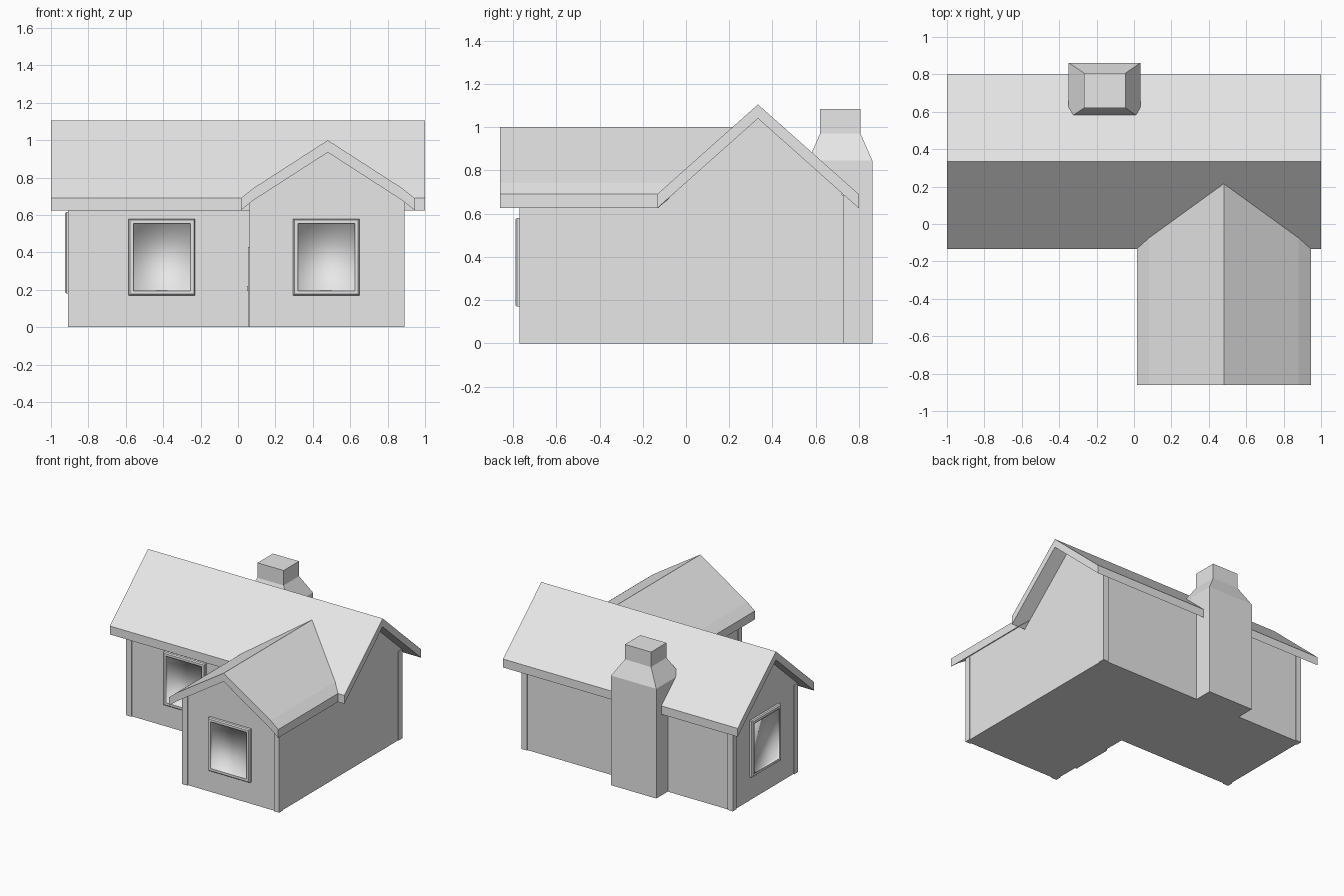
import bpy, bmesh
from mathutils import Vector

if "Cube" in bpy.data.objects:
    bpy.data.objects.remove(bpy.data.objects["Cube"])

GREY = bpy.data.materials.new("plain grey")
GREY.diffuse_color = (0.8, 0.8, 0.8, 1)
GREY.use_nodes = True
GREY.node_tree.nodes["Principled BSDF"].inputs["Base Color"].default_value = GREY.diffuse_color

def finish(name, bm):
    bmesh.ops.recalc_face_normals(bm, faces=bm.faces)
    me = bpy.data.meshes.new(name)
    bm.to_mesh(me)
    bm.free()
    me.materials.append(GREY)
    ob = bpy.data.objects.new(name, me)
    bpy.context.collection.objects.link(ob)
    return ob

def loft(name, rings):
    """Closed solid through rings of equal point count, capped at both ends."""
    bm = bmesh.new()
    vs = [[bm.verts.new(p) for p in r] for r in rings]
    n = len(vs[0])
    for a, b in zip(vs, vs[1:]):
        for i in range(n):
            bm.faces.new((a[i], a[(i + 1) % n], b[(i + 1) % n], b[i]))
    bm.faces.new(vs[0])
    bm.faces.new(vs[-1])
    return finish(name, bm)

def rect(x0, x1, y0, y1, z):
    return [(x0, y0, z), (x1, y0, z), (x1, y1, z), (x0, y1, z)]

def box(name, x0, x1, y0, y1, z0, z1):
    return loft(name, [rect(x0, x1, y0, y1, z0), rect(x0, x1, y0, y1, z1)])

EAVE, THICK = 0.69, 0.065
YC, HALF, PEAK = 0.333, 0.466, 1.105      # main roof ridge line
XC, WHALF, WPEAK = 0.48, 0.465, 1.0       # wing roof ridge line
SLOPE = (PEAK - EAVE) / HALF

# Main walls with gables
wall = [(-0.055, 0), (0.722, 0), (0.722, 0.70), (YC, 1.05), (-0.055, 0.70)]
loft("main_walls", [[(x, y, z) for y, z in wall] for x in (-0.902, 0.885)])

# Front wing walls
wing = [(0.068, 0), (0.885, 0), (0.885, 0.69), (XC, 0.95), (0.068, 0.69)]
loft("wing_walls", [[(x, y, z) for x, z in wing] for y in (-0.762, 0.0)])

# Main roof slab
roof = [(YC - HALF, EAVE), (YC, PEAK), (YC + HALF, EAVE)]
roof += [(y, z - THICK) for y, z in reversed(roof)]
loft("main_roof", [[(x, y, z) for y, z in roof] for x in (-1, 1)])

# Wing roof with flared eaves, ending along the valleys of the main roof
top = [(XC - WHALF, EAVE), (XC - 0.40, 0.742), (XC, WPEAK),
       (XC + 0.40, 0.742), (XC + WHALF, EAVE)]
prof = top + [(x, z - THICK) for x, z in reversed(top)]
ends = [YC - HALF + (z - EAVE) / SLOPE + 0.003 for x, z in top]
ends += ends[::-1]
loft("wing_roof", [[(x, -0.86, z) for x, z in prof],
                   [(x, e, z) for (x, z), e in zip(prof, ends)]])

# Corner boards
P = 0.045
for name, x, y in (("back_left", -0.91, 0.73 - P), ("back_right", 0.89 - P, 0.73 - P),
                   ("front_left", -0.91, -0.063), ("wing_left", 0.062, -0.77),
                   ("wing_right", 0.89 - P, -0.77)):
    box("corner_board_" + name, x, x + P, y, y + P, 0, 0.685)

# Chimney with sloped shoulders
wide = (-0.35, 0.035, 0.565, 0.862)
slim = (-0.267, -0.045, 0.62, 0.807)
loft("chimney", [rect(*wide, 0), rect(*wide, 0.845),
                 rect(*slim, 0.97), rect(*slim, 1.085)])

def framed_panel(name, centre, u, n, w, z0, z1, steps, smooth):
    """Stepped frame around a panel; steps are (inset, depth) from outside in."""
    bm = bmesh.new()
    c, u, n = Vector(centre), Vector(u), Vector(n)
    rings = []
    for i, d in steps:
        h = w / 2 - i
        rings.append([bm.verts.new(c + u * a + n * d + Vector((0, 0, z)))
                      for a, z in ((-h, z0 + i), (h, z0 + i), (h, z1 - i), (-h, z1 - i))])
    for k, (a, b) in enumerate(zip(rings, rings[1:])):
        for i in range(4):
            f = bm.faces.new((a[i], a[(i + 1) % 4], b[(i + 1) % 4], b[i]))
            f.smooth = smooth and k == len(rings) - 2
    pane = bm.faces.new(rings[-1])
    pane.smooth = smooth
    back = bm.faces.new(rings[0])
    return finish(name, bm)

# Windows: bevelled frame, softly shaded recessed pane
W = [(0, -0.01), (0, 0.016), (0.007, 0.024), (0.025, 0.024), (0.027, 0.004)]
framed_panel("main_window", (-0.407, -0.055, 0), (1, 0, 0), (0, -1, 0), 0.355, 0.17, 0.58, W, True)
framed_panel("wing_window", (0.472, -0.765, 0), (1, 0, 0), (0, -1, 0), 0.355, 0.17, 0.58, W, True)
framed_panel("side_window", (-0.902, 0.336, 0), (0, 1, 0), (-1, 0, 0), 0.355, 0.18, 0.615, W, True)

# Door on the inner side of the wing, with knob
D = [(0, -0.01), (0, 0.014), (0.025, 0.014), (0.027, 0.005)]
framed_panel("door", (0.068, -0.395, 0), (0, 1, 0), (-1, 0, 0), 0.33, 0, 0.43, D, False)
box("door_knob", 0.049, 0.066, -0.295, -0.275, 0.195, 0.22)
